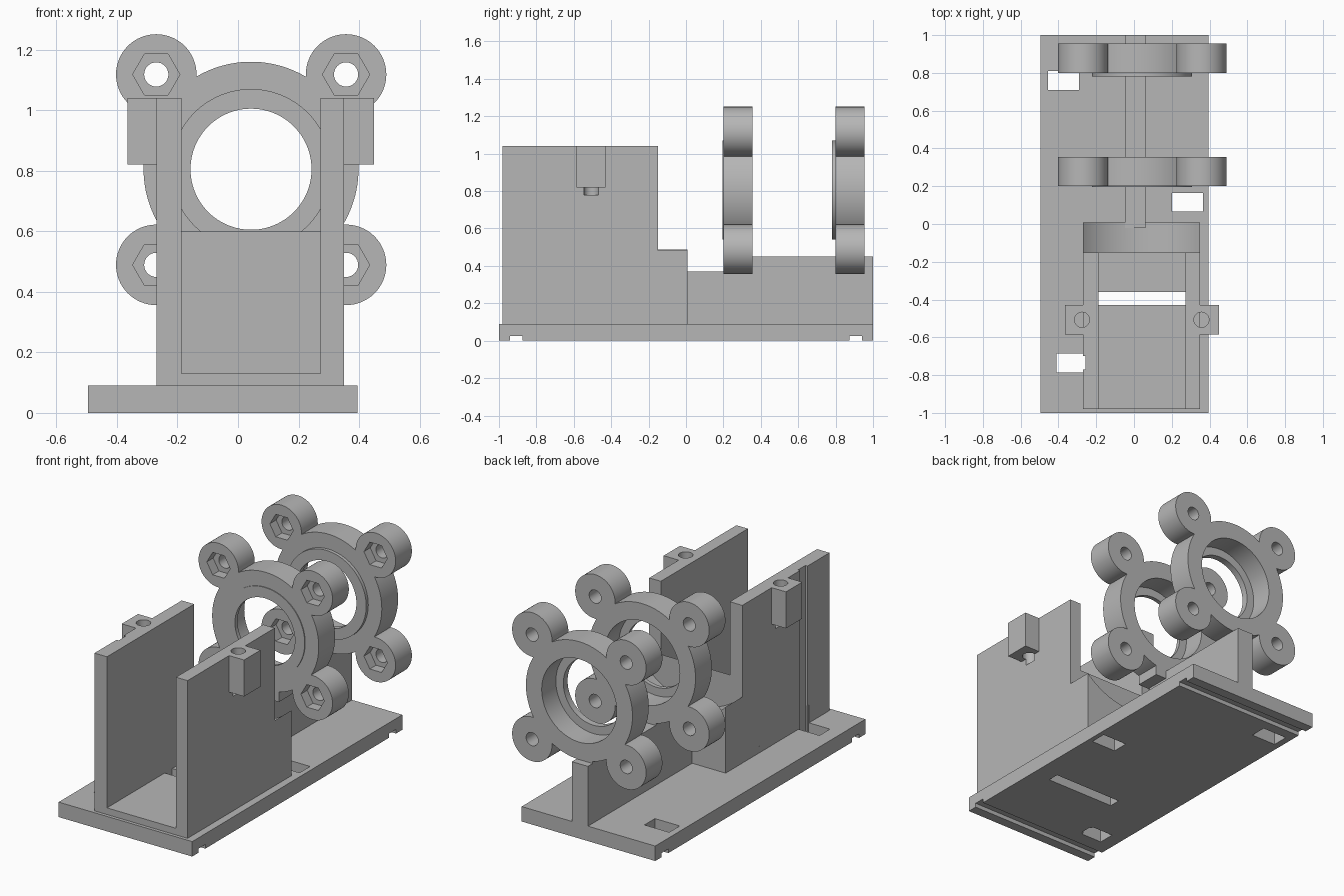
import bpy, math

if "Cube" in bpy.data.objects:
    bpy.data.objects.remove(bpy.data.objects["Cube"])

grey = bpy.data.materials.new("plain grey")
grey.diffuse_color = (0.47, 0.47, 0.47, 1)
grey.use_nodes = True
grey.node_tree.nodes["Principled BSDF"].inputs["Base Color"].default_value = grey.diffuse_color
CX, CZ = 0.043, 0.805                      # axis of the ring holders


def box(name, x0, x1, y0, y1, z0, z1):
    bpy.ops.mesh.primitive_cube_add(size=1, location=((x0 + x1) / 2, (y0 + y1) / 2, (z0 + z1) / 2))
    ob = bpy.context.object
    ob.name = name
    ob.scale = (x1 - x0, y1 - y0, z1 - z0)
    bpy.ops.object.transform_apply(location=True, rotation=True, scale=True)
    ob.data.materials.append(grey)
    return ob


def rod(name, x, z, r, y0, y1, n=64):
    """Cylinder lying along y."""
    bpy.ops.mesh.primitive_cylinder_add(vertices=n, radius=r, depth=y1 - y0,
                                        location=(x, (y0 + y1) / 2, z), rotation=(math.pi / 2, 0, 0))
    ob = bpy.context.object
    ob.name = name
    if n == 6:                             # corners point sideways
        ob.rotation_euler = (math.pi / 2, math.pi / 6, 0)
    bpy.ops.object.transform_apply(location=True, rotation=True, scale=True)
    ob.data.materials.append(grey)
    return ob


def pin(name, x, y, r, z0, z1):
    """Cylinder standing along z."""
    bpy.ops.mesh.primitive_cylinder_add(vertices=32, radius=r, depth=z1 - z0,
                                        location=(x, y, (z0 + z1) / 2))
    ob = bpy.context.object
    ob.name = name
    bpy.ops.object.transform_apply(location=True, rotation=True, scale=True)
    ob.data.materials.append(grey)
    return ob


def combine(target, others, op):
    for o in others:
        m = target.modifiers.new(op.lower(), 'BOOLEAN')
        m.operation, m.solver, m.object = op, 'EXACT', o
        bpy.context.view_layer.objects.active = target
        bpy.ops.object.modifier_apply(modifier=m.name)
        bpy.data.objects.remove(o, do_unlink=True)


def smooth(ob):
    bpy.ops.object.select_all(action='DESELECT')
    ob.select_set(True)
    bpy.context.view_layer.objects.active = ob
    bpy.ops.object.shade_smooth_by_angle(angle=math.radians(30))


# Base plate with the trough and the rib behind it
body = box("base_body", -0.495, 0.395, -1, 1, 0, 0.09)
combine(body, [
    box("trough_floor", -0.27, 0.35, -0.98, -0.1, 0.05, 0.13),
    box("left_wall", -0.27, -0.187, -0.98, -0.15, 0.05, 1.04),
    box("right_wall", 0.273, 0.35, -0.98, -0.15, 0.05, 1.04),
    box("end_wall", -0.27, 0.35, -0.15, 0.008, 0.05, 0.60),
], 'UNION')

# Round saddle in the end wall
combine(body, [rod("saddle_cut", CX, CZ, 0.445, -0.15, 0.1, 128)], 'DIFFERENCE')

# Rib and side ears
combine(body, [
    box("low_rib", -0.047, 0.06, -0.02, 0.25, 0.05, 0.37),
    box("high_rib", -0.047, 0.06, 0.21, 1, 0.05, 0.45),
    box("left_ear", -0.365, -0.25, -0.585, -0.43, 0.82, 1.04),
    box("right_ear", 0.33, 0.45, -0.585, -0.43, 0.82, 1.04),
], 'UNION')

# Holes in the plate, wall groove, ear holes and underside grooves
combine(body, [
    box("hole_back", -0.455, -0.29, 0.71, 0.81, -0.1, 0.2),
    box("hole_middle", 0.20, 0.365, 0.065, 0.165, -0.1, 0.2),
    box("hole_front", -0.41, -0.268, -0.785, -0.685, -0.1, 0.2),
    box("wall_groove", -0.30, -0.256, -0.77, -0.70, -0.1, 1.2),
    box("floor_slot", -0.187, 0.273, -0.43, -0.36, -0.1, 0.2),
    box("front_groove", -0.6, 0.6, -0.94, -0.875, -0.1, 0.025),
    box("back_groove", -0.6, 0.6, 0.875, 0.94, -0.1, 0.025),
    pin("left_ear_hole", -0.275, -0.507, 0.04, 0.78, 1.2),
    pin("right_ear_hole", 0.357, -0.507, 0.04, 0.78, 1.2),
], 'DIFFERENCE')
smooth(body)


# Two ring holders, each with four bolt lugs
def ring_holder(name, y0, lip):
    y1 = y0 + 0.155
    ring = rod(name, CX, CZ, 0.355, y0, y1, 128)
    spots = [(x, z) for x in (-0.27, 0.357) for z in (0.489, 1.118)]
    combine(ring, [rod("lug", x, z, 0.133, y0, y1) for x, z in spots], 'UNION')
    combine(ring, [rod("lip", CX, CZ, 0.265, y0 - lip, y0 + 0.03, 96),
                   box("foot", -0.047, 0.06, y0, y1, 0.40, 0.50)], 'UNION')
    cuts = [rod("bore", CX, CZ, 0.20, y0 - 0.2, y1 + 0.2, 96),
            rod("seat", CX, CZ, 0.25, y0 + 0.02, y1 + 0.2, 96)]
    for x, z in spots:
        cuts.append(rod("bolt_hole", x, z, 0.04, y0 - 0.1, y1 + 0.1, 32))
        cuts.append(rod("nut_pocket", x, z, 0.078, y0 - 0.1, y0 + 0.06, 6))
    combine(ring, cuts, 'DIFFERENCE')
    return ring


front_ring = ring_holder("front_ring_holder", 0.20, 0.005)
back_ring = ring_holder("back_ring_holder", 0.80, 0.02)

# Small stop block beside the rib, under the front ring
combine(front_ring, [box("stop_block", 0.04, 0.132, 0.2, 0.355, 0.402, 0.48)], 'UNION')
smooth(front_ring)
smooth(back_ring)
